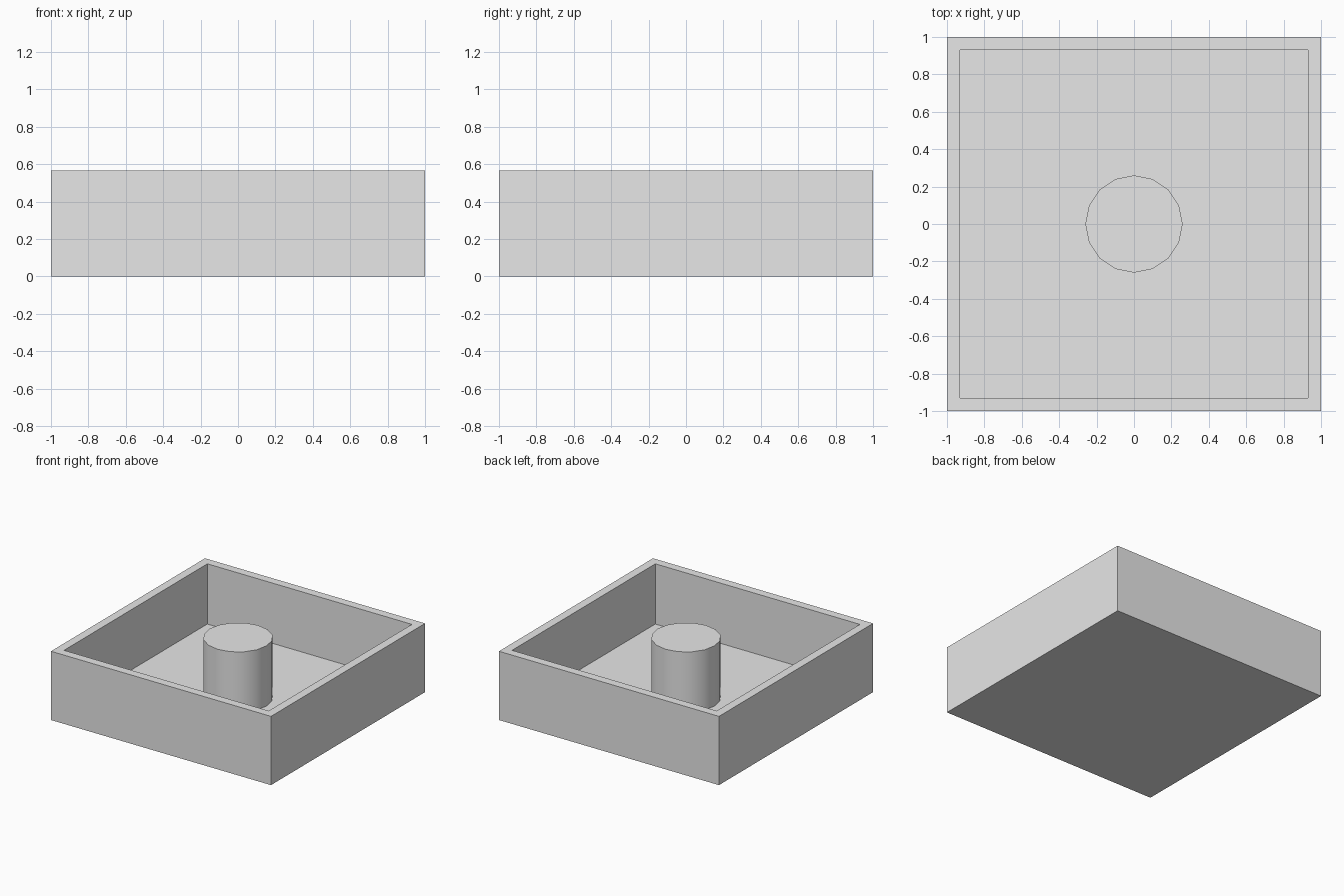
import bpy
import bmesh

default_cube = bpy.data.objects.get("Cube")
if default_cube:
    bpy.data.objects.remove(default_cube, do_unlink=True)

HALF, HEIGHT = 1.0, 0.565
WALL, FLOOR = 0.07, 0.07
POST_RADIUS, POST_SIDES = 0.26, 16

# Single grey finish
grey = bpy.data.materials.new("light_grey")
grey.use_nodes = True
grey.diffuse_color = (0.8, 0.8, 0.8, 1)
grey.node_tree.nodes["Principled BSDF"].inputs["Base Color"].default_value = grey.diffuse_color


def finish(bm, name):
    mesh = bpy.data.meshes.new(name)
    bm.to_mesh(mesh)
    bm.free()
    mesh.materials.append(grey)
    obj = bpy.data.objects.new(name, mesh)
    bpy.context.collection.objects.link(obj)
    return obj


# Open square tray: inset the top of a block and sink it to the floor
bm = bmesh.new()
bmesh.ops.create_cube(bm, size=1)
for v in bm.verts:
    v.co.x *= 2 * HALF
    v.co.y *= 2 * HALF
    v.co.z = (v.co.z + 0.5) * HEIGHT
bm.normal_update()
top = max(bm.faces, key=lambda f: f.normal.z)
bmesh.ops.inset_region(bm, faces=[top], thickness=WALL, use_even_offset=True)
inner = bmesh.ops.extrude_discrete_faces(bm, faces=[top])["faces"][0]
for v in inner.verts:
    v.co.z = FLOOR
finish(bm, "tray")

# Central post, flush with the rim
bpy.ops.mesh.primitive_cylinder_add(vertices=POST_SIDES, radius=POST_RADIUS,
                                    depth=HEIGHT - FLOOR,
                                    location=(0, 0, (HEIGHT + FLOOR) / 2))
post = bpy.context.object
post.name = "center_post"
post.data.materials.append(grey)
bpy.ops.object.shade_smooth_by_angle()
